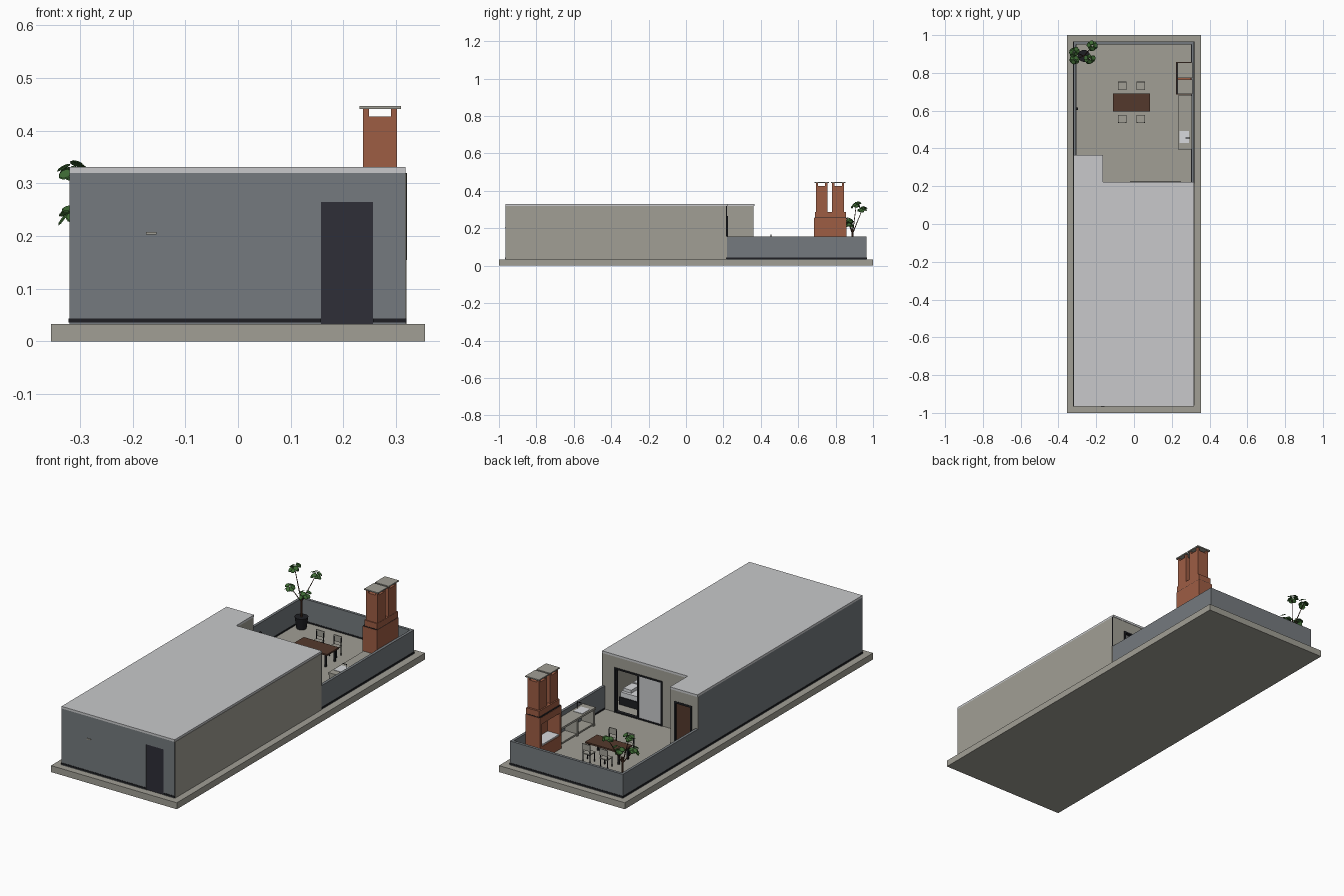
import bpy, bmesh, math, random
from mathutils import Vector, Matrix
random.seed(4)

def material(name, r, g, b):
    m = bpy.data.materials.new(name)
    lin = lambda c: ((c / 255 + 0.055) / 1.055) ** 2.4
    m.diffuse_color = (lin(r), lin(g), lin(b), 1)
    return m

CONC = material("warm concrete", 161, 159, 149)
ROOF = material("light roof", 200, 201, 203)
GREY = material("grey wall paint", 117, 122, 126)
NAVY = material("dark door", 46, 46, 55)
BLACK = material("black trim", 30, 31, 35)
BRICK = material("brick", 158, 93, 68)
WOOD = material("dark wood", 84, 57, 44)
LEAF = material("leaf green", 62, 106, 52)
WHITE = material("white", 215, 217, 220)

def finish(name, bm, mat):
    me = bpy.data.meshes.new(name)
    bm.to_mesh(me)
    bm.free()
    me.materials.append(mat)
    ob = bpy.data.objects.new(name, me)
    bpy.context.collection.objects.link(ob)
    return ob

def boxes(name, mat, *spans):
    """One object made of boxes, each given as x0, x1, y0, y1, z0, z1."""
    bm = bmesh.new()
    for x0, x1, y0, y1, z0, z1 in spans:
        m = Matrix.Translation(((x0 + x1) / 2, (y0 + y1) / 2, (z0 + z1) / 2))
        bmesh.ops.create_cube(bm, size=1, matrix=m @ Matrix.Diagonal((x1 - x0, y1 - y0, z1 - z0, 1)))
    return finish(name, bm, mat)

def rod(name, mat, a, b, r1, r2, sides=8):
    a, b = Vector(a), Vector(b)
    bm = bmesh.new()
    m = Matrix.Translation((a + b) / 2) @ (b - a).to_track_quat('Z', 'Y').to_matrix().to_4x4()
    bmesh.ops.create_cone(bm, cap_ends=True, segments=sides, radius1=r1, radius2=r2,
                          depth=(b - a).length, matrix=m)
    return finish(name, bm, mat)

# ground slab and floors
L, R, F, B = -0.32, 0.318, -0.965, 0.965      # outer wall limits
Z, H, P = 0.033, 0.32, 0.155                  # floor, house and patio wall tops
boxes("ground_slab", CONC, (-0.355, 0.355, -1, 1, 0, Z))
boxes("floor", CONC, (L + .01, R - .01, F + .01, B - .01, Z, 0.037))

# house walls
boxes("front_wall", GREY, (L, 0.158, F, F + .014, Z, H), (0.256, R, F, F + .014, Z, H),
      (0.158, 0.256, F, F + .014, 0.265, H))
boxes("left_wall", GREY, (L, L + .014, F + .014, 0.355, Z, H))
boxes("right_wall", CONC, (R - .014, R + .002, F + .003, 0.215, Z, H))
boxes("patio_facade", CONC, (-0.165, -0.02, 0.206, 0.22, Z, H), (0.247, R, 0.206, 0.22, Z, H),
      (-0.02, 0.247, 0.206, 0.22, 0.262, H))
boxes("bump_walls", CONC, (-0.179, -0.165, 0.206, 0.35, Z, H), (L + .001, -0.28, 0.346, 0.36, Z, H),
      (-0.19, -0.165, 0.346, 0.36, Z, H), (-0.28, -0.19, 0.346, 0.36, 0.258, H))
boxes("roof", ROOF, (L, R, F, 0.222, H, 0.331), (L, -0.165, 0.222, 0.365, H, 0.331))

# front door and small wall plate
boxes("front_door", NAVY, (0.158, 0.256, F + .002, F + .01, Z, 0.265))
boxes("front_plate", CONC, (-0.175, -0.155, F - .004, F, 0.203, 0.208))

# back door with frame
boxes("back_door", WOOD, (-0.28, -0.19, 0.348, 0.354, Z, 0.258))
boxes("back_door_frame", BLACK, (-0.285, -0.275, 0.346, 0.362, Z, 0.263),
      (-0.195, -0.185, 0.346, 0.362, Z, 0.263), (-0.285, -0.185, 0.346, 0.362, 0.253, 0.263))

# sliding door, left half open to the bedroom
boxes("sliding_frame", BLACK, (-0.022, -0.014, 0.206, 0.224, 0.037, 0.265),
      (0.24, 0.249, 0.206, 0.224, 0.037, 0.265), (-0.02, 0.249, 0.206, 0.224, 0.257, 0.265),
      (-0.02, 0.249, 0.206, 0.224, 0.037, 0.043), (0.112, 0.119, 0.206, 0.224, 0.037, 0.26))
boxes("sliding_panel", ROOF, (-0.014, 0.112, 0.214, 0.219, 0.043, 0.257))
boxes("bed_base", BLACK, (0.02, 0.28, -0.05, 0.14, 0.037, 0.075))
boxes("mattress", WHITE, (0.025, 0.275, -0.045, 0.135, 0.075, 0.1),
      (0.225, 0.27, -0.03, 0.04, 0.1, 0.115), (0.225, 0.27, 0.05, 0.12, 0.1, 0.115))
boxes("bedroom_back_wall", BLACK, (L + .014, R - .014, -0.13, -0.12, 0.037, H))

# patio walls and skirting
T = 0.014
boxes("patio_walls", GREY, (L, L + T, 0.355, B, Z, P), (R - T, R, 0.215, B, Z, P),
      (L + T, R - T, B - T, B, Z, P))
s, k = 0.002, (0.036, 0.044)
boxes("skirting", BLACK, (L - s, 0.158, F - s, F, *k), (0.256, R + s, F - s, F, *k),
      (L - s, L, F, B, *k), (R, R + s, 0.215, B, *k), (L - s, R + s, B, B + s, *k),
      (L + T, L + T + s, 0.36, B - T, *k), (R - T - s, R - T, 0.22, B - T, *k),
      (L + T, R - T, B - T - s, B - T, *k))
boxes("wall_joint", BLACK, (R, R + .003, 0.215, 0.218, P, H))
boxes("patio_wall_lamp", BLACK, (L + T, -0.296, 0.603, 0.617, 0.09, 0.112))

# brick barbecue: plinth, open firebox, hood, two flues with caps
boxes("barbecue_plinth", BRICK, (0.222, 0.304, 0.685, 0.858, 0.037, 0.105))
boxes("barbecue_shelf", WHITE, (0.226, 0.3, 0.7, 0.843, 0.105, 0.112))
boxes("barbecue_firebox", BRICK, (0.222, 0.304, 0.685, 0.7, 0.105, 0.22),
      (0.222, 0.304, 0.843, 0.858, 0.105, 0.22), (0.29, 0.304, 0.7, 0.843, 0.105, 0.22),
      (0.222, 0.304, 0.685, 0.858, 0.22, 0.255))
boxes("barbecue_hood", BRICK, (0.23, 0.303, 0.689, 0.855, 0.257, 0.287))
boxes("hood_joint", BLACK, (0.224, 0.303, 0.687, 0.856, 0.254, 0.258))
for y0, y1 in ((0.694, 0.756), (0.781, 0.845)):
    posts = [(x, x + .012, y, y + .012, 0.427, 0.441) for x in (0.237, 0.29) for y in (y0, y1 - .012)]
    boxes("flue", BRICK, (0.237, 0.302, y0, y1, 0.287, 0.427), *posts)
    boxes("flue_cap", CONC, (0.231, 0.309, y0 - .007, y1 + .009, 0.441, 0.447))

# outdoor counter with open shelves, sink and tap
boxes("counter", CONC, (0.232, 0.304, 0.395, 0.68, 0.122, 0.132),
      *[(0.236, 0.304, y, y + .01, 0.037, 0.122) for y in (0.397, 0.53, 0.668)],
      (0.24, 0.304, 0.397, 0.678, 0.042, 0.05))
boxes("sink", WHITE, (0.24, 0.29, 0.43, 0.492, 0.13, 0.134))
rod("tap_post", BLACK, (0.295, 0.455, 0.13), (0.295, 0.455, 0.168), 0.002, 0.002)
rod("tap_spout", BLACK, (0.295, 0.455, 0.166), (0.272, 0.455, 0.166), 0.002, 0.002)

# dining table
boxes("table_top", WOOD, (-0.112, 0.086, 0.595, 0.69, 0.1, 0.108))
boxes("table_legs", BLACK, *[(x, x + .008, y, y + .008, 0.037, 0.1)
      for x in (-0.1, 0.066) for y in (0.603, 0.674)])

# four chairs, backs away from the table
for cx in (-0.062, 0.036):
    for cy, d in ((0.556, -1), (0.732, 1)):
        boxes("chair_seat", CONC, (cx - .022, cx + .022, cy - .022, cy + .022, 0.08, 0.085))
        yb = cy + d * 0.02
        boxes("chair_back", CONC, (cx - .022, cx + .022, yb - .002, yb + .002, 0.1, 0.132))
        legs = [(cx + i - .002, cx + i + .002, cy + j - .002, cy + j + .002, 0.037,
                 0.125 if j * d > 0 else 0.08) for i in (-.02, .02) for j in (-.018, .018)]
        boxes("chair_legs", BLACK, *legs)

# potted plant: pot, trunk, branches and round leaves
px, py = -0.265, 0.89
rod("plant_pot", BLACK, (px, py, 0.037), (px, py, 0.095), 0.024, 0.032, 16)
top = Vector((px, py, 0.2))
rod("trunk", WOOD, (px, py, 0.09), top, 0.005, 0.004)
leaves = bmesh.new()
for tip in ((-0.318, 0.91, 0.322), (-0.22, 0.94, 0.295), (-0.315, 0.87, 0.24), (-0.235, 0.872, 0.22)):
    rod("branch", WOOD, top - Vector((0, 0, 0.03)), tip, 0.003, 0.0015, 6)
    for i in range(10):
        a = i * 2.4
        out = Vector((math.cos(a), math.sin(a), random.uniform(-0.5, 0.9)))
        pos = Vector(tip) + out * random.uniform(0.012, 0.022)
        tilt = (out * 0.6 + Vector((0, 0, 0.7))).to_track_quat('Z', 'Y').to_matrix().to_4x4()
        bmesh.ops.create_cone(leaves, cap_ends=True, segments=8, radius1=0.014, radius2=0.012,
                              depth=0.002, matrix=Matrix.Translation(pos) @ tilt)
finish("leaves", leaves, LEAF)
